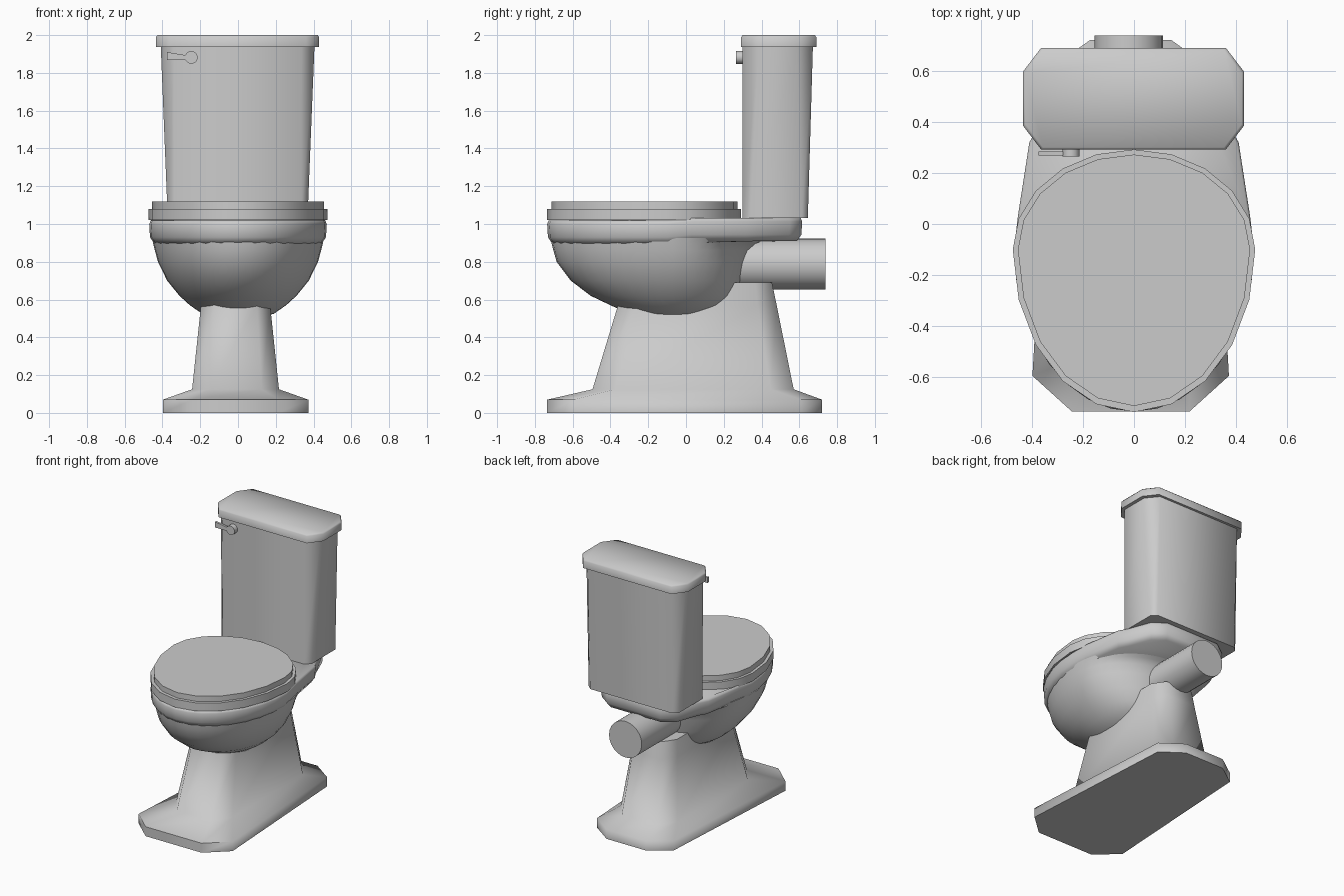
import bpy, bmesh, math

if "Cube" in bpy.data.objects:
    bpy.data.objects.remove(bpy.data.objects["Cube"])


def loft(name, rings, angle=40):
    """Skin a closed solid through rings of equal point count."""
    bm = bmesh.new()
    rows = [[bm.verts.new(p) for p in ring] for ring in rings]
    n = len(rows[0])
    for a, b in zip(rows, rows[1:]):
        for i in range(n):
            j = (i + 1) % n
            bm.faces.new((a[i], a[j], b[j], b[i]))
    bm.faces.new(rows[0][::-1])
    bm.faces.new(rows[-1])
    bmesh.ops.recalc_face_normals(bm, faces=bm.faces[:])
    me = bpy.data.meshes.new(name)
    bm.to_mesh(me)
    bm.free()
    ob = bpy.data.objects.new(name, me)
    bpy.context.collection.objects.link(ob)
    bpy.ops.object.select_all(action='DESELECT')
    ob.select_set(True)
    bpy.context.view_layer.objects.active = ob
    bpy.ops.object.shade_smooth_by_angle(angle=math.radians(angle))
    return ob


def octagon(z, xc, hx, y0, y1, cx, cy, cyb=None, hxb=None):
    """Rectangle with cut corners; cyb and hxb are cut depth and half width at the back."""
    cyb = cy if cyb is None else cyb
    hxb = hx if hxb is None else hxb
    half = [(hx - cx, y0), (hx, y0 + cy), (hxb, y1 - cyb), (hxb - cx, y1)]
    pts = half + [(-x, y) for x, y in reversed(half)]
    return [(xc + x, y, z) for x, y in pts]


def egg(z, w, y0, y1, yc=-0.1, n=20):
    """Oval with different front and back lengths."""
    out = []
    for i in range(n):
        t = 2 * math.pi * i / n
        s = math.sin(t)
        out.append((w * math.cos(t), yc + s * ((y1 - yc) if s > 0 else (yc - y0)), z))
    return out


def circle_y(y, xc, zc, r, n=24):
    return [(xc + r * math.cos(2 * math.pi * i / n), y,
             zc + r * math.sin(2 * math.pi * i / n)) for i in range(n)]


# Pedestal: foot plinth narrowing to the back, flaring up into a tapered column
loft("pedestal", [
    octagon(0, -0.013, 0.385, -0.735, 0.72, 0.155, 0.14, 0.11, 0.315),
    octagon(0.07, -0.013, 0.385, -0.735, 0.72, 0.155, 0.14, 0.11, 0.315),
    octagon(0.125, -0.013, 0.23, -0.495, 0.57, 0.09, 0.12),
    octagon(0.57, -0.013, 0.183, -0.36, 0.48, 0.07, 0.10),
    octagon(0.69, -0.013, 0.17, -0.325, 0.455, 0.06, 0.09)], 70)

# Bowl: height, half width, front, back (flaring under the shelf at the top)
bowl = [(0.495, 0.09, -0.18, 0.05), (0.525, 0.19, -0.30, 0.15), (0.57, 0.255, -0.40, 0.235),
        (0.62, 0.31, -0.505, 0.27), (0.70, 0.375, -0.61, 0.295),
        (0.80, 0.424, -0.685, 0.315), (0.86, 0.44, -0.702, 0.335),
        (0.895, 0.449, -0.711, 0.37), (0.925, 0.455, -0.715, 0.44)]
loft("bowl", [egg(z, w, a, b, -0.07, 40) for z, w, a, b in bowl], 60)


# Rim running back into the shelf that carries the tank, slightly raised there
def rim_ring(z, d):
    front = [(0.47 * math.cos(t), -0.1 - 0.635 * math.sin(t))
             for t in [math.pi / 2 * (1 - k / 8) for k in range(9)]]
    half = front + [(0.455, 0.03), (0.41, 0.32), (0.375, 0.38), (0.31, 0.55), (0.22, 0.615)]
    pts = half + [(-x, y) for x, y in reversed(half[1:])]
    return [(x * (1 - d / 0.47), -0.06 + (y + 0.06) * (1 - d / 0.67),
             z + 0.014 * (y > 0)) for x, y in pts]


loft("rim", [rim_ring(0.895, 0.028), rim_ring(0.93, 0.004), rim_ring(1.0, 0.0),
             rim_ring(1.018, 0.008)], 75)

# Closed seat and lid
loft("seat", [egg(z, 0.475, -0.737, 0.292) for z in (1.02, 1.08)])
loft("seat_lid", [egg(z, 0.455, -0.713, 0.272) for z in (1.08, 1.12)])

# Tank (corner cuts widen upwards) and its cover
loft("tank", [octagon(1.031, -0.002, 0.37, 0.30, 0.645, 0.035, 0.04, 0.032),
              octagon(1.945, -0.002, 0.407, 0.30, 0.672, 0.07, 0.085)], 60)
loft("tank_cover", [octagon(1.938, -0.002, 0.432, 0.292, 0.69, 0.07, 0.092),
                    octagon(1.99, -0.002, 0.432, 0.292, 0.69, 0.07, 0.092),
                    octagon(2.0, -0.002, 0.424, 0.300, 0.682, 0.07, 0.092)], 60)

# Flush lever
loft("lever_pivot", [circle_y(y, -0.247, 1.882, 0.034, 12) for y in (0.264, 0.305)])
arm = [(-0.375, 1.868), (-0.24, 1.868), (-0.24, 1.896), (-0.29, 1.896), (-0.375, 1.91)]
loft("lever_arm", [[(x, y, z) for x, z in arm] for y in (0.268, 0.284)])

# Waste outlet pipe
loft("outlet_pipe", [circle_y(y, -0.02, 0.788, 0.134) for y in (0.15, 0.738)])
